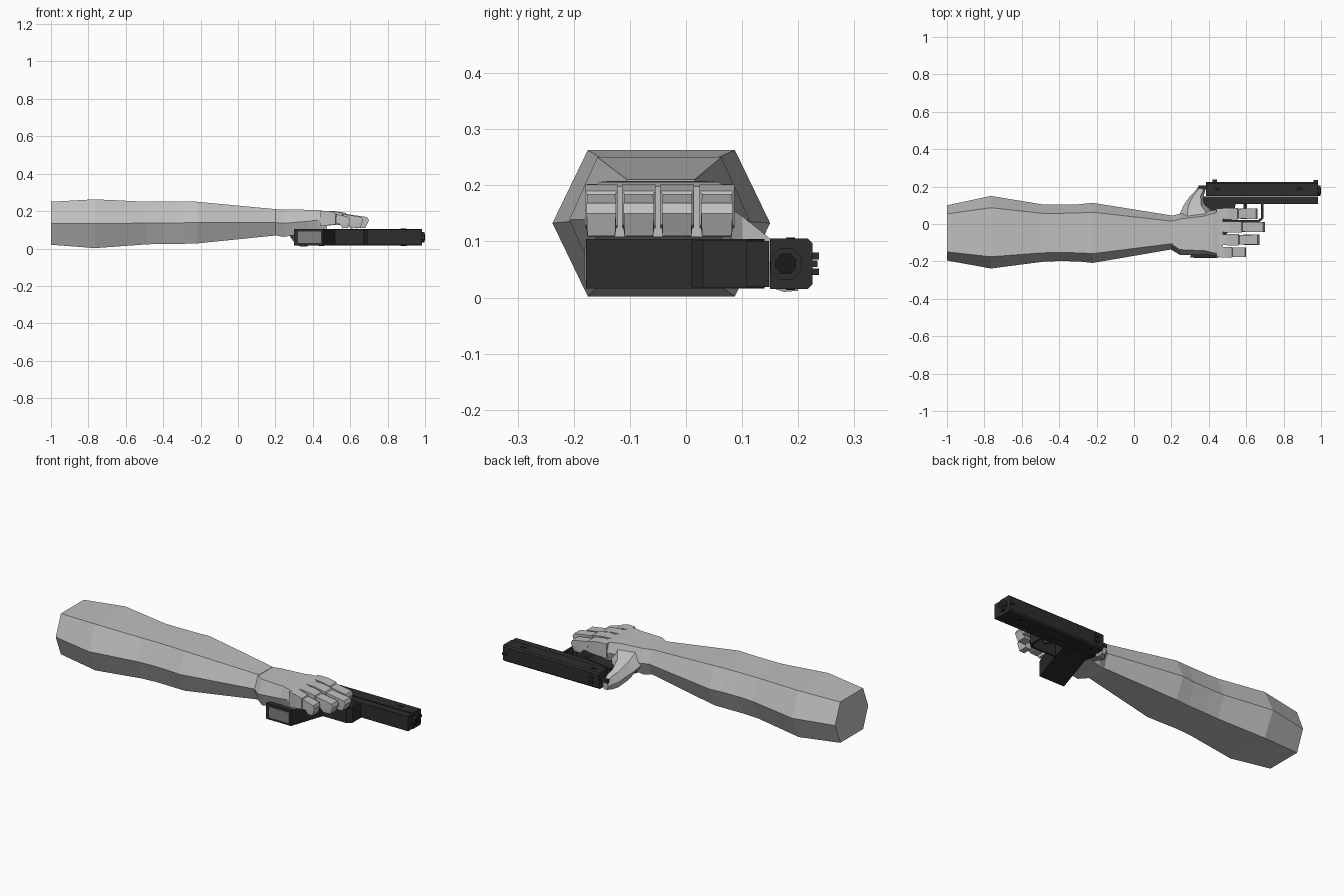
import bpy, bmesh, math

def material(name, v):
    m = bpy.data.materials.new(name)
    m.diffuse_color = (v, v, v, 1)
    return m

SKIN = material("pale grey", 0.52)
METAL = material("gunmetal", 0.026)
BLACK = material("black", 0.010)
PANEL = material("mid grey", 0.22)

def finish(name, bm, mat):
    bmesh.ops.recalc_face_normals(bm, faces=bm.faces[:])
    me = bpy.data.meshes.new(name)
    bm.to_mesh(me)
    bm.free()
    me.materials.append(mat)
    ob = bpy.data.objects.new(name, me)
    bpy.context.collection.objects.link(ob)
    return ob

def loft(name, rings, mat):
    """Skin a list of equal-length rings and cap both ends."""
    bm = bmesh.new()
    vs = [[bm.verts.new(p) for p in r] for r in rings]
    n = len(vs[0])
    for a, b in zip(vs, vs[1:]):
        for i in range(n):
            j = (i + 1) % n
            bm.faces.new((a[i], a[j], b[j], b[i]))
    bm.faces.new(vs[0])
    bm.faces.new(vs[-1])
    return finish(name, bm, mat)

def box(name, x, y, z, mat=METAL):
    return loft(name, [[(x[0], y[0], k), (x[1], y[0], k), (x[1], y[1], k), (x[0], y[1], k)] for k in z], mat)

def extrude(name, outline, z, mat=METAL):
    return loft(name, [[(a, b, k) for a, b in outline] for k in z], mat)

def hex_ring(x, y0, y1, z0, z1, inset):
    zm = (z0 + z1) / 2
    return [(x, y0, zm), (x, y0 + inset, z0), (x, y1 - inset, z0),
            (x, y1, zm), (x, y1 - inset, z1), (x, y0 + inset, z1)]

# Forearm: six-sided, swelling near the elbow and narrowing to the wrist
loft("forearm", [hex_ring(*s) for s in (
    (-1.0, -0.195, 0.10, 0.02, 0.25, 0.046),
    (-0.765, -0.238, 0.15, 0.002, 0.263, 0.063),
    (-0.49, -0.202, 0.105, 0.022, 0.25, 0.048),
    (-0.40, -0.198, 0.103, 0.025, 0.25, 0.046),
    (-0.30, -0.200, 0.105, 0.025, 0.25, 0.046),
    (-0.22, -0.208, 0.113, 0.027, 0.25, 0.050),
    (0.205, -0.135, 0.045, 0.07, 0.21, 0.03))], SKIN)

# Palm
loft("palm", [hex_ring(*s) for s in (
    (0.20, -0.138, 0.043, 0.07, 0.208, 0.03),
    (0.245, -0.165, 0.055, 0.062, 0.208, 0.028),
    (0.38, -0.165, 0.065, 0.085, 0.207, 0.022),
    (0.425, -0.170, 0.074, 0.10, 0.206, 0.016),
    (0.475, -0.176, 0.080, 0.108, 0.198, 0.012))], SKIN)

# Fingers: (reach, centre y, half width), curling down at the tip
for name, reach, cy, hw in (("index_finger", 0.66, 0.055, 0.031),
                            ("middle_finger", 0.70, -0.016, 0.030),
                            ("ring_finger", 0.67, -0.084, 0.030),
                            ("little_finger", 0.60, -0.151, 0.029)):
    k = (reach - 0.44) / 0.26
    rings = []
    for xt, zt, xb, zb, w in ((0.44, 0.202, 0.44, 0.12, 0.85),
                              (0.51, 0.201, 0.51, 0.125, 1.0),
                              (0.575, 0.190, 0.57, 0.128, 1.0),
                              (0.58, 0.184, 0.575, 0.13, 0.84),
                              (0.69, 0.168, 0.61, 0.13, 0.90),
                              (0.70, 0.150, 0.62, 0.12, 0.90),
                              (0.68, 0.110, 0.63, 0.108, 0.85)):
        xt, xb = 0.44 + (xt - 0.44) * k, 0.44 + (xb - 0.44) * k
        rings.append([(xt, cy - hw * w, zt), (xt, cy + hw * w, zt),
                      (xb, cy + hw * w, zb), (xb, cy - hw * w, zb)])
    loft(name, rings, SKIN)

# Thumb: wraps down behind the grip
rings = []
for y, x0, x1, z0, z1 in ((0.01, 0.235, 0.46, 0.08, 0.195),
                          (0.055, 0.245, 0.43, 0.065, 0.175),
                          (0.10, 0.265, 0.385, 0.045, 0.145),
                          (0.15, 0.300, 0.372, 0.018, 0.105),
                          (0.175, 0.325, 0.380, 0.010, 0.085),
                          (0.20, 0.345, 0.380, 0.012, 0.060)):
    c = (x1 - x0) * 0.22
    zm = (z0 + z1) / 2
    rings.append([(x0, y, zm), (x0 + c, y, z0), (x1 - c, y, z0),
                  (x1, y, zm), (x1 - c, y, z1), (x0 + c, y, z1)])
loft("thumb", rings, SKIN)

# Slide with chamfered upper edges
b = 0.008
loft("slide", [[(x, 0.150, 0.015), (x, 0.225 - b, 0.015), (x, 0.225, 0.015 + b),
                (x, 0.225, 0.105 - b), (x, 0.225 - b, 0.105), (x, 0.150, 0.105)]
               for x in (0.385, 0.985)], METAL)

# Frame, grip and butt panel
box("frame", (0.372, 0.985), (0.108, 0.148), (0.019, 0.101))
extrude("grip", [(0.372, 0.14), (0.385, 0.085), (0.30, -0.178), (0.455, -0.178),
                 (0.525, 0.03), (0.545, 0.11)], (0.016, 0.104))
box("butt_panel", (0.32, 0.445), (-0.181, -0.176), (0.030, 0.090), PANEL)

# Trigger guard and trigger
extrude("trigger_guard", [(0.50, 0.010), (0.67, 0.010), (0.692, 0.030), (0.692, 0.11),
                          (0.680, 0.11), (0.680, 0.034), (0.664, 0.022), (0.50, 0.022)],
        (0.018, 0.102))
extrude("trigger", [(0.585, 0.11), (0.605, 0.11), (0.600, 0.06), (0.612, 0.035), (0.598, 0.035),
                    (0.585, 0.06)], (0.050, 0.070))

# Muzzle: eight-sided barrel with a dark bore
for name, r, x0, x1, mat in (("barrel", 0.030, 0.97, 0.997, METAL),
                             ("bore", 0.020, 0.99, 1.0, BLACK)):
    loft(name, [[(x, 0.178 + r * math.cos(math.pi * (i + .5) / 4), 0.06 + r * math.sin(math.pi * (i + .5) / 4))
                 for i in range(8)] for x in (x0, x1)], mat)

# Sights, hammer and small plates on both sides of the slide
box("front_sight", (0.96, 0.985), (0.22, 0.234), (0.054, 0.066))
for i, z in enumerate((0.046, 0.074)):
    box("rear_sight_%d" % i, (0.42, 0.445), (0.22, 0.237), (z - 0.006, z + 0.006))
box("hammer", (0.345, 0.39), (0.185, 0.205), (0.050, 0.070))
for i, z in enumerate((0.0135, 0.1045)):
    box("takedown_plate_%d" % i, (0.87, 0.90), (0.178, 0.194), (z, z + 0.002), BLACK)
    box("rear_plate_%d" % i, (0.43, 0.46), (0.178, 0.194), (z, z + 0.002), BLACK)
